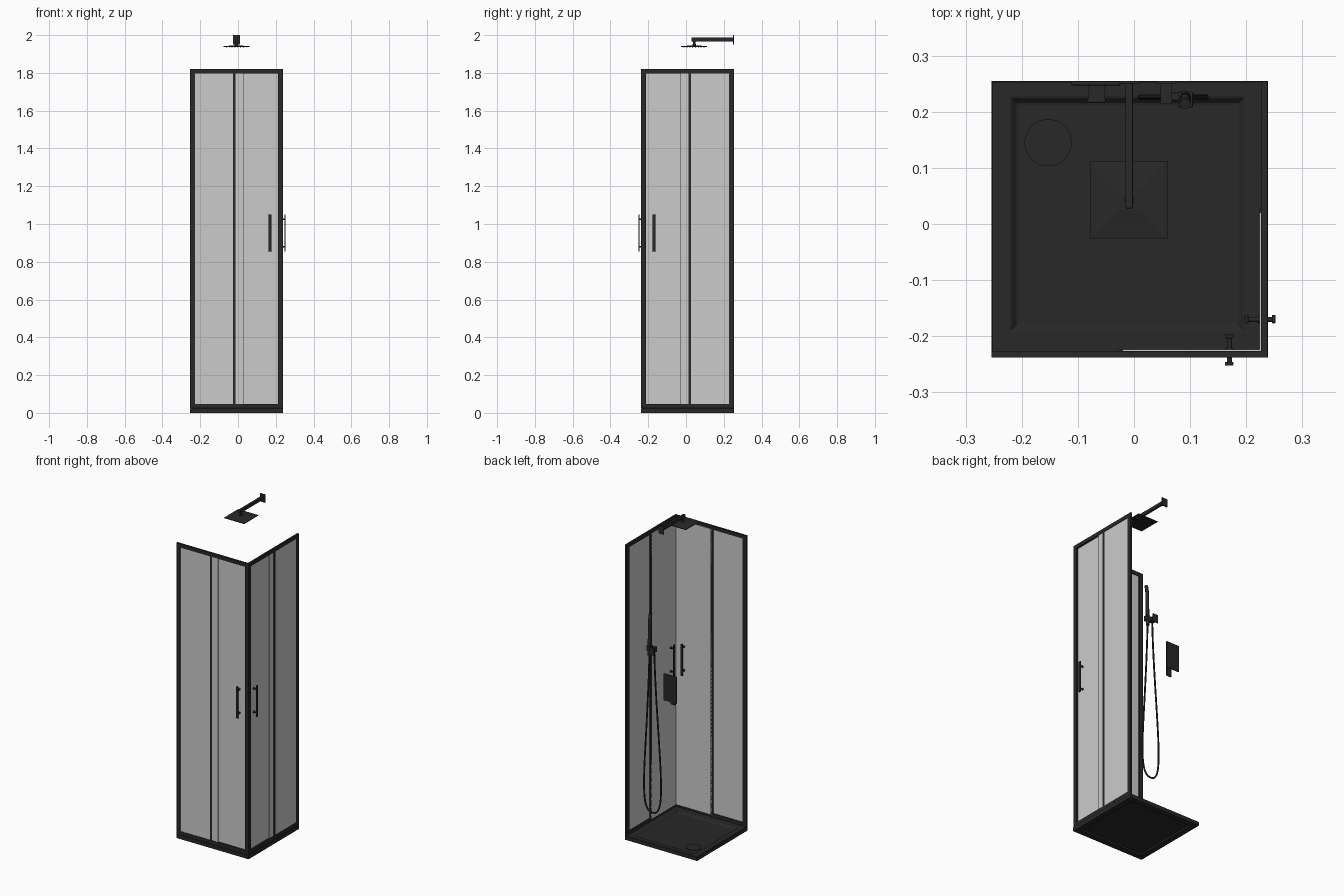
import bpy, bmesh
from math import radians
from mathutils import Vector

if "Cube" in bpy.data.objects:
    bpy.data.objects.remove(bpy.data.objects["Cube"])

black = bpy.data.materials.new("matt_black")
black.diffuse_color = (0.021, 0.021, 0.021, 1)
black.use_nodes = True
black.node_tree.nodes["Principled BSDF"].inputs["Base Color"].default_value = black.diffuse_color


def finish(name, bm, mat=black, smooth=False):
    bmesh.ops.recalc_face_normals(bm, faces=bm.faces)
    me = bpy.data.meshes.new(name)
    bm.to_mesh(me)
    bm.free()
    ob = bpy.data.objects.new(name, me)
    bpy.context.collection.objects.link(ob)
    if mat:
        me.materials.append(mat)
    if smooth:
        bpy.ops.object.select_all(action='DESELECT')
        ob.select_set(True)
        bpy.context.view_layer.objects.active = ob
        bpy.ops.object.shade_smooth_by_angle(angle=radians(35))
    return ob


def add_box(bm, x0, x1, y0, y1, z0, z1):
    vs = bmesh.ops.create_cube(bm, size=1)["verts"]
    for v in vs:
        v.co = ((x0 + x1) / 2 + v.co.x * (x1 - x0),
                (y0 + y1) / 2 + v.co.y * (y1 - y0),
                (z0 + z1) / 2 + v.co.z * (z1 - z0))


def boxes(name, *dims, mat=black, bevel=0):
    bm = bmesh.new()
    for d in dims:
        add_box(bm, *d)
    ob = finish(name, bm, mat)
    if bevel:
        m = ob.modifiers.new("bevel", 'BEVEL')
        m.width, m.segments = bevel, 2
    return ob


def add_rod(bm, a, b, r, n=16):
    a, b = Vector(a), Vector(b)
    d = b - a
    mat = d.to_track_quat('Z', 'Y').to_matrix().to_4x4()
    mat.translation = (a + b) / 2
    bmesh.ops.create_cone(bm, cap_ends=True, segments=n, radius1=r, radius2=r,
                          depth=d.length, matrix=mat)


def loft_squares(name, loops):
    """Stack of square loops (cx, cy, half, z), capped at both ends."""
    bm = bmesh.new()
    rings = [[bm.verts.new((cx + sx * h, cy + sy * h, z))
              for sx, sy in ((-1, -1), (1, -1), (1, 1), (-1, 1))]
             for cx, cy, h, z in loops]
    for a, b in zip(rings, rings[1:]):
        for i in range(4):
            j = (i + 1) % 4
            bm.faces.new((a[i], a[j], b[j], b[i]))
    bm.faces.new(rings[0])
    bm.faces.new(rings[-1])
    return finish(name, bm)


def tube(name, pts, r):
    cu = bpy.data.curves.new(name, 'CURVE')
    cu.dimensions = '3D'
    cu.bevel_depth, cu.bevel_resolution, cu.resolution_u = r, 2, 10
    cu.use_fill_caps = True
    sp = cu.splines.new('NURBS')
    sp.points.add(len(pts) - 1)
    for p, co in zip(sp.points, pts):
        p.co = (*co, 1)
    sp.use_endpoint_u = True
    sp.order_u = 4
    cu.materials.append(black)
    ob = bpy.data.objects.new(name, cu)
    bpy.context.collection.objects.link(ob)


# Tray: hollow underside, outer wall, rim, shallow basin
CX, CY, H = -0.0075, 0.0085, 0.2465
BX, BY = -0.0115, 0.018
loft_squares("shower_tray", [
    (CX, CY, 0.205, 0.008), (CX, CY, 0.212, 0.0), (CX, CY, H, 0.0),
    (CX, CY, H, 0.023), (CX, CY, H - 0.002, 0.025),
    (BX, BY, 0.21, 0.025), (BX, BY, 0.207, 0.024),
    (BX, BY, 0.198, 0.015), (BX, BY, 0.194, 0.014)])
bm = bmesh.new()
add_rod(bm, (-0.153, 0.145, 0.012), (-0.153, 0.145, 0.018), 0.042, 48)
finish("drain_cover", bm, smooth=True)

# Two matching glazed sides; the right side mirrors the front across the corner diagonal
X0, X1, Y0 = -0.254, 0.2375, -0.2375
BOT, TOP = 0.025, 1.82


def side(label, place):
    def part(name, *dims, mat=black, bevel=0):
        boxes(label + name, *[place(d) for d in dims], mat=mat, bevel=bevel)
    part("frame",
         (X0, X1, Y0, Y0 + 0.011, BOT, 0.047),
         (X0, X1, Y0, Y0 + 0.011, 1.797, TOP),
         (X0, X0 + 0.026, Y0, Y0 + 0.011, BOT, TOP),
         (X1 - 0.025, X1, Y0, Y0 + 0.011, BOT, TOP))
    part("fixed_glass", (X0 + 0.02, 0.028, -0.2345, -0.2315, 0.04, 1.80), mat=None)
    part("sliding_glass", (-0.02, 0.228, -0.2265, -0.2235, 0.04, 1.80), mat=None)
    part("centre_bar", (-0.026, -0.012, Y0 + 0.001, -0.2235, 0.04, 1.80))
    # Handle bars on both faces of the sliding door, joined by pins
    part("handle_bars", (0.162, 0.177, -0.2525, -0.2455, 0.855, 1.05),
         (0.162, 0.177, -0.204, -0.197, 0.855, 1.05), bevel=0.002)
    bm = bmesh.new()
    for z in (0.88, 1.025):
        for r, a, b in ((0.0045, -0.247, -0.202), (0.007, -0.229, -0.221)):
            p, q = place((0.17, 0.17, a, b, z, z)), None
            add_rod(bm, (p[0], p[2], z), (p[1], p[3], z), r)
    finish(label + "handle_pins", bm, smooth=True)


side("front_", lambda d: d)
side("right_", lambda d: (-d[3], -d[2], -d[1], -d[0], d[4], d[5]))

# Overhead shower: wall flange, arm, stem, square rose with nozzles
AX, RY = -0.0085, 0.043
boxes("arm_flange", (AX - 0.018, AX + 0.018, 0.25, 0.2545, 1.95, 2.0))
boxes("shower_arm", (AX - 0.0065, AX + 0.0065, 0.028, 0.252, 1.967, 1.988), bevel=0.001)
bm = bmesh.new()
add_rod(bm, (AX, RY, 1.942), (AX, RY, 1.97), 0.006)
add_rod(bm, (AX, RY, 1.944), (AX, RY, 1.953), 0.009)
finish("rose_stem", bm, smooth=True)
loft_squares("shower_rose", [
    (AX, RY, 0.069, 1.938), (AX, RY, 0.069, 1.941),
    (AX, RY, 0.054, 1.942), (AX, RY, 0.018, 1.946)])
bm = bmesh.new()
for i in range(8):
    for j in range(8):
        x, y = AX + (i - 3.5) * 0.015, RY + (j - 3.5) * 0.015
        add_rod(bm, (x, y, 1.935), (x, y, 1.939), 0.0025, 6)
finish("rose_nozzles", bm)

# Mixer: wall plate, body, lever
boxes("mixer_plate", (-0.112, -0.024, 0.247, 0.2545, 0.93, 1.095), bevel=0.002)
boxes("mixer_body", (-0.081, -0.053, 0.223, 0.248, 0.965, 1.0))
boxes("mixer_lever", (-0.084, -0.05, 0.216, 0.224, 0.90, 1.0), bevel=0.002)

# Hand shower: wall outlet, holder, handset and looping hose
boxes("hose_outlet", (0.047, 0.068, 0.214, 0.2545, 1.195, 1.225),
      (0.04, 0.075, 0.25, 0.2545, 1.185, 1.235))
boxes("handset_holder", (0.066, 0.08, 0.22, 0.234, 1.2, 1.22),
      (0.078, 0.105, 0.208, 0.236, 1.195, 1.225), bevel=0.002)
tube("handset", [(0.0915, 0.226, 1.165), (0.0915, 0.225, 1.25),
                 (0.0915, 0.224, 1.34), (0.0915, 0.222, 1.39),
                 (0.0915, 0.214, 1.42)], 0.010)
tube("shower_hose", [(0.058, 0.226, 1.2), (0.055, 0.226, 1.05), (0.03, 0.226, 0.7),
                     (0.008, 0.226, 0.4), (0.015, 0.226, 0.22), (0.07, 0.226, 0.19),
                     (0.125, 0.226, 0.22), (0.132, 0.226, 0.4), (0.112, 0.226, 0.7),
                     (0.094, 0.226, 1.05), (0.0915, 0.226, 1.18)], 0.005)
